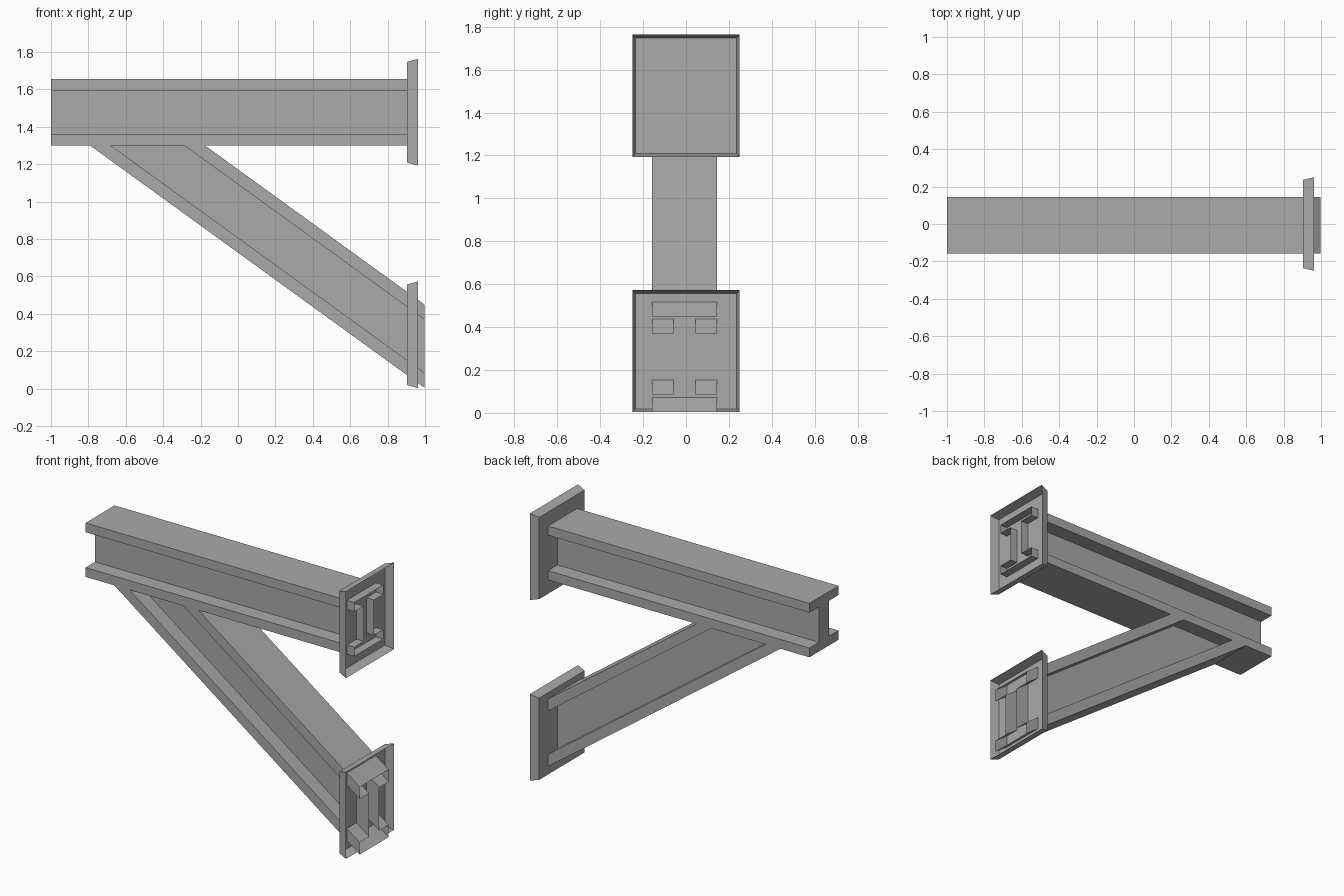
import bpy
import bmesh

cube = bpy.data.objects.get("Cube")
if cube:
    bpy.data.objects.remove(cube, do_unlink=True)

GREY = (0.4, 0.4, 0.4, 1.0)
steel = bpy.data.materials.new("steel grey")
steel.use_nodes = True
steel.diffuse_color = GREY
steel.node_tree.nodes["Principled BSDF"].inputs["Base Color"].default_value = GREY

BEAM_Y = -0.007      # centre line of both beams
FLANGE = 0.151       # half width of a flange
WEB = 0.052          # half thickness of the web
SOFFIT = 1.3         # underside of the horizontal beam
SLOPE = 0.7245       # fall of the brace per unit of x


def i_profile(z0, z1, z2, z3):
    """I-section outline as (y, z) pairs, flanges z0-z1 and z2-z3."""
    half = [(FLANGE, z0), (FLANGE, z1), (WEB, z1), (WEB, z2), (FLANGE, z2), (FLANGE, z3)]
    other = [(-y, z) for y, z in reversed(half)]
    return [(BEAM_Y + y, z) for y, z in half + other]


def loft(name, start, end, cap_start=False, flip=False):
    """Skin two matching outlines, optionally closing the first."""
    bm = bmesh.new()
    a = [bm.verts.new(p) for p in start]
    b = [bm.verts.new(p) for p in end]
    n = len(a)
    for i in range(n):
        j = (i + 1) % n
        bm.faces.new((a[i], a[j], b[j], b[i]))
    if cap_start:
        bm.faces.new(list(reversed(a)))
    if flip:
        bmesh.ops.reverse_faces(bm, faces=bm.faces[:])
    mesh = bpy.data.meshes.new(name)
    bm.to_mesh(mesh)
    bm.free()
    mesh.materials.append(steel)
    obj = bpy.data.objects.new(name, mesh)
    bpy.context.collection.objects.link(obj)
    return obj


# Horizontal beam, closed at its free end and open inside the plate
section = i_profile(SOFFIT, 1.361, 1.594, 1.655)
loft("horizontal_beam",
     [(-1.0, y, z) for y, z in section],
     [(0.958, y, z) for y, z in section], cap_start=True)

# Diagonal brace, cut level under the beam and upright at its foot
section = i_profile(0.005, 0.085, 0.37, 0.45)
loft("diagonal_brace",
     [(0.997 - (SOFFIT - z) / SLOPE, y, SOFFIT) for y, z in section],
     [(0.997, y, z) for y, z in section])


def rectangle(x, half_y, low, high):
    return [(x, half_y, low), (x, half_y, high), (x, -half_y, high), (x, -half_y, low)]


# Flared mounting plates, shallow trays open away from the beams
for name, bottom in (("upper_mounting_plate", 1.193), ("lower_mounting_plate", 0.003)):
    top = bottom + 0.57
    loft(name,
         rectangle(0.904, 0.236, bottom + 0.016, top - 0.016),
         rectangle(0.962, 0.25, bottom, top), cap_start=True)
